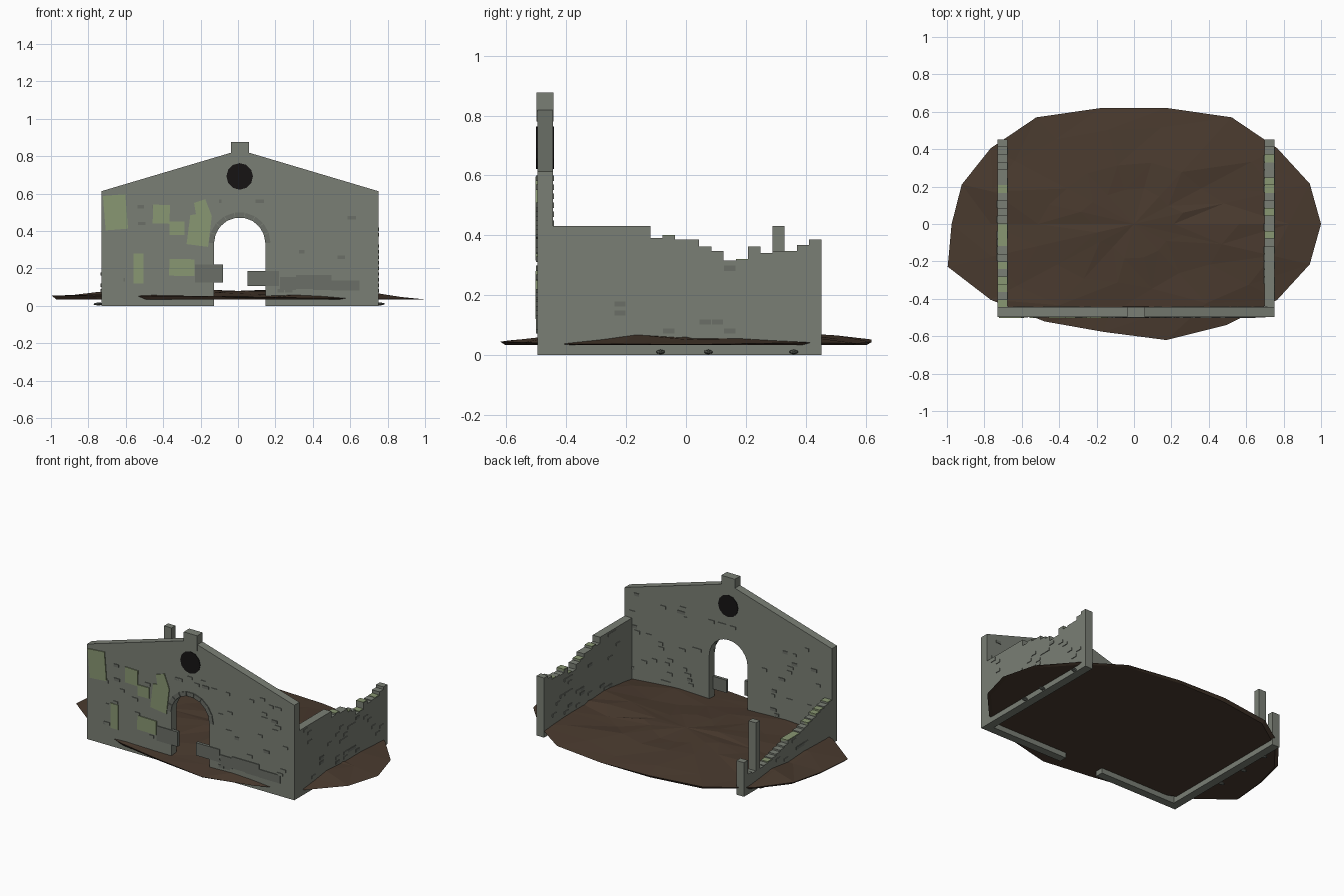
import bpy, bmesh, math, random
from mathutils import Matrix

if "Cube" in bpy.data.objects:
    bpy.data.objects.remove(bpy.data.objects["Cube"])
random.seed(7)

def mat(name, c):
    m = bpy.data.materials.new(name)
    m.diffuse_color = (*c, 1)
    m.use_nodes = True
    m.node_tree.nodes["Principled BSDF"].inputs["Base Color"].default_value = m.diffuse_color
    return m

STONE = mat("stone", (0.195, 0.212, 0.178))
DARK = mat("dark_stone", (0.145, 0.158, 0.135))
MOSS = mat("moss", (0.25, 0.31, 0.17))
EARTH = mat("earth", (0.068, 0.043, 0.028))
BLACK = mat("void", (0.008, 0.007, 0.007))

def finish(bm, name, m):
    bmesh.ops.recalc_face_normals(bm, faces=bm.faces)
    me = bpy.data.meshes.new(name)
    bm.to_mesh(me)
    bm.free()
    me.materials.append(m)
    ob = bpy.data.objects.new(name, me)
    bpy.context.collection.objects.link(ob)
    return ob

def add_box(bm, x0, x1, y0, y1, z0, z1, rot=0.0):
    c = Matrix.Translation(((x0 + x1) / 2, (y0 + y1) / 2, (z0 + z1) / 2))
    s = Matrix.Diagonal((x1 - x0, y1 - y0, z1 - z0, 1))
    bmesh.ops.create_cube(bm, size=1, matrix=c @ Matrix.Rotation(rot, 4, 'Y') @ s)

def add_prism(bm, pts, y0, y1):
    f = bm.faces.new([bm.verts.new((x, y0, z)) for x, z in pts])
    r = bmesh.ops.extrude_face_region(bm, geom=[f])
    for v in r['geom']:
        if isinstance(v, bmesh.types.BMVert):
            v.co.y = y1

X0, X1, CX, T = -0.73, 0.75, 0.009, 0.053
YF, YB, YE = -0.497, -0.445, 0.452
AR, SPRING = 0.137, 0.335

# gabled front wall with arched doorway
arch = [(CX + AR * math.cos(math.pi * i / 12), SPRING + AR * math.sin(math.pi * i / 12)) for i in range(13)]
outline = [(X1, 0), (X1, 0.613), (CX + 0.002, 0.833), (X0, 0.613), (X0, 0), (CX - AR, 0)]
outline += arch[::-1] + [(CX + AR, 0)]
bm = bmesh.new()
add_prism(bm, outline, YF, YB)
finish(bm, "front_wall", STONE)

# block on the gable peak
bm = bmesh.new()
add_box(bm, -0.038, 0.058, YF - 0.002, YB + 0.002, 0.78, 0.877)
finish(bm, "gable_block", STONE)

# round window
bm = bmesh.new()
bmesh.ops.create_cone(bm, cap_ends=True, segments=12, radius1=0.071, radius2=0.071, depth=0.06,
                      matrix=Matrix.Translation((CX, (YF + YB) / 2, 0.692)) @ Matrix.Rotation(math.pi / 2, 4, 'X'))
finish(bm, "round_window", BLACK)

# arch stones around the doorway
bm = bmesh.new()
for i in range(9):
    a0, a1 = math.pi * (i + 0.04) / 9, math.pi * (i + 0.96) / 9
    pts = [(CX + r * math.cos(a), SPRING + r * math.sin(a))
           for r, a in ((AR, a0), (AR + 0.028, a0), (AR + 0.028, a1), (AR, a1))]
    add_prism(bm, pts, YF - 0.005, YF + 0.01)
finish(bm, "arch_stones", DARK)

# broken side walls: one stepped outline each
right_h = [0.43] * 8 + [0.39, 0.398, 0.385, 0.385, 0.36, 0.348, 0.315, 0.318, 0.36, 0.34, 0.345, 0.345, 0.368, 0.385]
left_h = [0.28, 0.27, 0.26, 0.25, 0.235, 0.225, 0.21, 0.20, 0.19, 0.19, 0.19, 0.17,
          0.16, 0.15, 0.14, 0.13, 0.125, 0.12, 0.43, 0.12, 0.13, 0.22]
STEP = (YE - YB) / 22

def side_wall(name, x0, x1, heights):
    prof = [(YB, 0)]
    for i, h in enumerate(heights):
        for y in (YB + i * STEP, YB + (i + 1) * STEP):
            if (y, h) != prof[-1]:
                prof.append((y, h))
    prof.append((YE, 0))
    bm = bmesh.new()
    f = bm.faces.new([bm.verts.new((x0, y, z)) for y, z in prof])
    r = bmesh.ops.extrude_face_region(bm, geom=[f])
    bmesh.ops.translate(bm, vec=(x1 - x0, 0, 0), verts=[v for v in r['geom'] if isinstance(v, bmesh.types.BMVert)])
    finish(bm, name, STONE)

side_wall("right_wall", X1 - T, X1, right_h)
side_wall("left_wall", X0, X0 + T, left_h)

# moss caps on the broken wall tops
bm = bmesh.new()
for x0, x1, hs, ids in ((X1 - T, X1, right_h, (9, 12, 15, 16, 19)), (X0, X0 + T, left_h, (0, 2, 3, 5, 8, 9, 10, 15))):
    for i in ids:
        y = YB + i * STEP
        add_box(bm, x0 + 0.002, x1 - 0.002, y, y + STEP, hs[i] - 0.01, hs[i] + 0.003)
finish(bm, "moss_caps", MOSS)

# small raised bricks on both faces of every wall, a few of them darker
light, dark = bmesh.new(), bmesh.new()
for y in (YF, YB):
    n = 0
    while n < 52:
        x = random.uniform(X0 + 0.05, X1 - 0.05)
        z = 0.08 + 0.03 * random.randint(0, 17)
        if abs(x - CX) < 0.21 and z < 0.54 or (y == YF and x < -0.2 and random.random() < 0.6):
            continue
        w = random.uniform(0.014, 0.022)
        add_box(dark if n % 4 == 0 else light, x - w, x + w, y - 0.004, y + 0.004, z - 0.009, z + 0.009)
        n += 1
for x0, x1, hs in ((X1 - T, X1, right_h), (X0, X0 + T, left_h)):
    for x in (x0, x1):
        for n in range(32):
            i = random.randint(1, 20)
            y = YB + (i + 0.5) * STEP
            z = 0.08 + 0.03 * random.randint(0, 11)
            if z < min(hs[i - 1:i + 2]) - 0.012:
                add_box(dark if n % 4 == 0 else light, x - 0.004, x + 0.004, y - 0.019, y + 0.019, z - 0.009, z + 0.009)
finish(light, "raised_bricks", STONE)
finish(dark, "dark_bricks", DARK)

# large base stones beside the doorway
bm = bmesh.new()
for x0, x1, z0, z1 in ((-0.23, -0.08, 0.125, 0.22), (0.05, 0.22, 0.105, 0.187), (0.225, 0.31, 0.085, 0.155),
                       (0.31, 0.40, 0.09, 0.165), (0.40, 0.50, 0.085, 0.165), (0.50, 0.65, 0.083, 0.135)):
    add_box(bm, x0, x1, YF - 0.005, YF + 0.015, z0, z1)
finish(bm, "base_stones", DARK)

# moss patches on the front
bm = bmesh.new()
for x, z, w, h, a in ((-0.655, 0.5, 0.12, 0.185, -0.08), (-0.41, 0.49, 0.09, 0.1, 0.03),
                      (-0.325, 0.415, 0.08, 0.07, 0), (-0.532, 0.2, 0.055, 0.16, 0), (-0.3, 0.205, 0.135, 0.09, 0.02)):
    add_box(bm, x - w / 2, x + w / 2, YF - 0.006, YF + 0.01, z - h / 2, z + h / 2, a)
add_prism(bm, [(-0.275, 0.33), (-0.16, 0.315), (-0.14, 0.48), (-0.175, 0.57), (-0.235, 0.55), (-0.225, 0.49), (-0.255, 0.485)],
          YF - 0.006, YF + 0.01)
finish(bm, "moss_patches", MOSS)

# flat pebbles at the wall feet
bm = bmesh.new()
for x, y in ((X1 + 0.01, -0.085), (X1 + 0.012, 0.075), (X1 + 0.005, 0.36), (X0 - 0.02, -0.1), (X0 - 0.02, 0.1), (X0 - 0.01, 0.3)):
    bmesh.ops.create_icosphere(bm, subdivisions=1, radius=1,
                               matrix=Matrix.Translation((x, y, 0.01)) @ Matrix.Diagonal((0.026, 0.016, 0.008, 1)))
finish(bm, "pebbles", DARK)

# uneven earth mound: 18-sided faceted disc
bm = bmesh.new()
N = 18
jit = {2: 1.0, 3: 1.045, 6: 1.045, 8: 0.98, 9: 0.975, 10: 1.06, 12: 0.955, 13: 0.93, 15: 0.99}

def ring(r, zf, k=0.0):
    out = []
    for i in range(N):
        a = 2 * math.pi * i / N
        rr = r * (jit.get(i, 1) if r > 0.9 else 1 + random.uniform(-k, k))
        x = max(-1, min(1, rr * math.cos(a)))
        out.append(bm.verts.new((x, 0.63 * rr * math.sin(a), zf(x))))
    return out

rings = [ring(0.975, lambda x: 0.034),
         ring(1.0, lambda x: 0.046 - 0.009 * x + random.uniform(-0.003, 0.005)),
         ring(0.8, lambda x: 0.06 + random.uniform(-0.01, 0.015), 0.05),
         ring(0.52, lambda x: 0.07 + random.uniform(-0.01, 0.012), 0.12),
         ring(0.26, lambda x: 0.077 + random.uniform(-0.008, 0.012), 0.2)]
top = bm.verts.new((0, 0, 0.08))
bm.faces.new(rings[0])
for a, b in zip(rings, rings[1:]):
    for i in range(N):
        j = (i + 1) % N
        if random.random() < 0.5:
            tris = (a[i], a[j], b[j]), (a[i], b[j], b[i])
        else:
            tris = (a[i], a[j], b[i]), (a[j], b[j], b[i])
        for t in tris:
            bm.faces.new(t)
for i in range(N):
    bm.faces.new((rings[-1][i], rings[-1][(i + 1) % N], top))
finish(bm, "earth_mound", EARTH)
